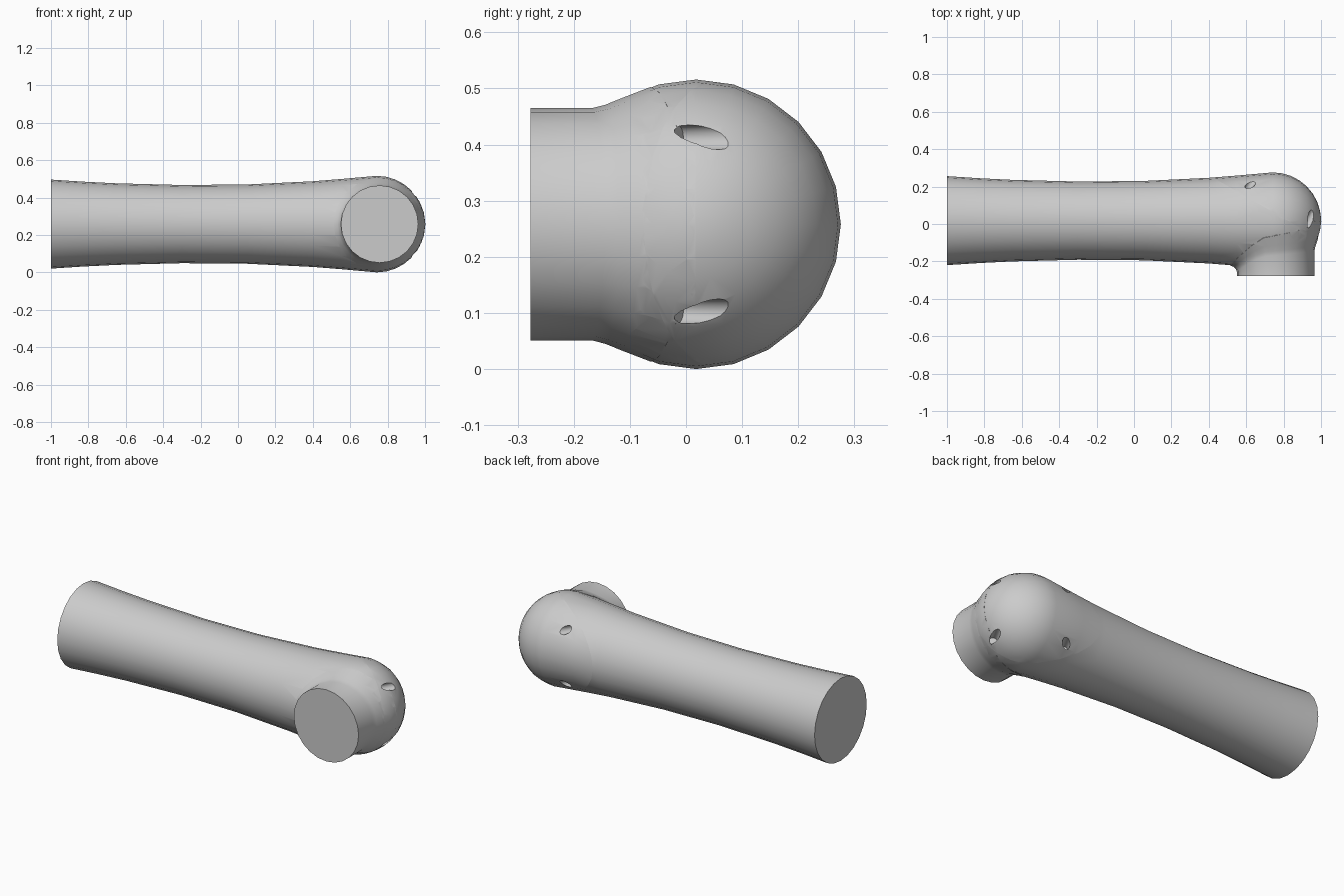
import bpy, bmesh, math
from mathutils import Vector, Matrix

cube = bpy.data.objects.get("Cube")
if cube:
    bpy.data.objects.remove(cube, do_unlink=True)

SIDES = 24
CENTRE = Vector((0.742, 0.018, 0.258))   # middle of the ball end
BALL = 0.258
STUB_X, STUB_R, STUB_END = 0.757, 0.207, -0.277
AXIS = Vector((math.cos(math.radians(60)), math.sin(math.radians(60)), 0))
TUBE = [(-1, 0.238), (-0.83, 0.227), (-0.65, 0.218), (-0.3, 0.209), (0.05, 0.212),
        (0.4, 0.229), (0.55, 0.241), (CENTRE.x, BALL)]

grey = bpy.data.materials.new("plain grey")
grey.use_nodes = True
grey.diffuse_color = (0.6, 0.6, 0.6, 1)
grey.node_tree.nodes["Principled BSDF"].inputs["Base Color"].default_value = (0.6, 0.6, 0.6, 1)


def make_object(name, bm):
    bmesh.ops.recalc_face_normals(bm, faces=bm.faces)
    mesh = bpy.data.meshes.new(name)
    bm.to_mesh(mesh)
    bm.free()
    mesh.materials.append(grey)
    obj = bpy.data.objects.new(name, mesh)
    bpy.context.collection.objects.link(obj)
    return obj


def loft(name, rings):
    """Skin a row of closed rings and cap both ends."""
    bm = bmesh.new()
    loops = [[bm.verts.new(p) for p in ring] for ring in rings]
    for a, b in zip(loops, loops[1:]):
        for i in range(SIDES):
            j = (i + 1) % SIDES
            bm.faces.new((a[i], a[j], b[j], b[i]))
    bm.faces.new(loops[0])
    bm.faces.new(loops[-1])
    return make_object(name, bm)


def combine(target, other, operation):
    mod = target.modifiers.new(operation, 'BOOLEAN')
    mod.operation, mod.object, mod.solver = operation, other, 'EXACT'
    bpy.context.view_layer.objects.active = target
    bpy.ops.object.modifier_apply(modifier=mod.name)
    bpy.data.objects.remove(other, do_unlink=True)


def angles():
    return [2 * math.pi * i / SIDES for i in range(SIDES)]


# Waisted tube running into a round ball end
profile = TUBE + [(CENTRE.x + BALL * math.sin(t), BALL * math.cos(t))
                  for t in (math.pi / 2 * k / 8 for k in (1, 2, 3, 4, 5, 6, 7, 7.7))]
body = loft("pipe_body", [[(x, CENTRE.y + r * math.cos(a), CENTRE.z + r * math.sin(a))
                           for a in angles()] for x, r in profile])


def front_of_body(x, h):
    """Depth of the tube or ball surface facing the stub."""
    r = BALL
    if x > CENTRE.x:
        r = math.sqrt(max(BALL ** 2 - (x - CENTRE.x) ** 2, 0))
    else:
        for (x0, r0), (x1, r1) in zip(TUBE, TUBE[1:]):
            if x0 <= x <= x1:
                r = r0 + (r1 - r0) * (x - x0) / (x1 - x0)
    return CENTRE.y - math.sqrt(max(r * r - h * h, 0))


# Side stub, flared where it blends into the body
def stub_ring(flare, lift):
    ring = []
    for a in angles():
        x = STUB_X + (STUB_R + flare) * math.cos(a)
        h = (STUB_R + flare) * math.sin(a)
        y = STUB_END if lift is None else front_of_body(x, h) - lift
        ring.append((x, y, CENTRE.z + h))
    return ring


stub = loft("side_stub", [stub_ring(*s) for s in (
    (0, None), (0, 0.032), (0.006, 0.017), (0.018, 0.007), (0.038, 0.001), (0, -0.12))])
combine(body, stub, 'UNION')

# Four screw holes drilled square to the cover joint
for x, y in ((0.95, 0.045), (0.62, 0.205)):
    for side in (-1, 1):
        bm = bmesh.new()
        place = Matrix.Translation(Vector((x, y, CENTRE.z + side * 0.155)) + AXIS * 0.08)
        turn = AXIS.to_track_quat('Z', 'Y').to_matrix().to_4x4()
        bmesh.ops.create_cone(bm, cap_ends=True, segments=16, radius1=0.022,
                              radius2=0.022, depth=0.3, matrix=place @ turn)
        combine(body, make_object("hole_cutter", bm), 'DIFFERENCE')

# Split the ball end into a slanted cover and the remaining body
cover = body.copy()
cover.data = body.data.copy()
cover.name = "end_cover"
bpy.context.collection.objects.link(cover)
for obj, keep_cover in ((body, False), (cover, True)):
    bm = bmesh.new()
    bm.from_mesh(obj.data)
    bmesh.ops.bisect_plane(bm, geom=bm.verts[:] + bm.edges[:] + bm.faces[:],
                           plane_co=(0.42, 0.25, 0), plane_no=AXIS,
                           clear_inner=keep_cover, clear_outer=not keep_cover)
    bm.to_mesh(obj.data)
    bm.free()

# Smooth shading with crisp rims
bpy.ops.object.select_all(action='DESELECT')
for obj in (body, cover):
    obj.select_set(True)
bpy.context.view_layer.objects.active = body
bpy.ops.object.shade_smooth_by_angle(angle=math.radians(35))
